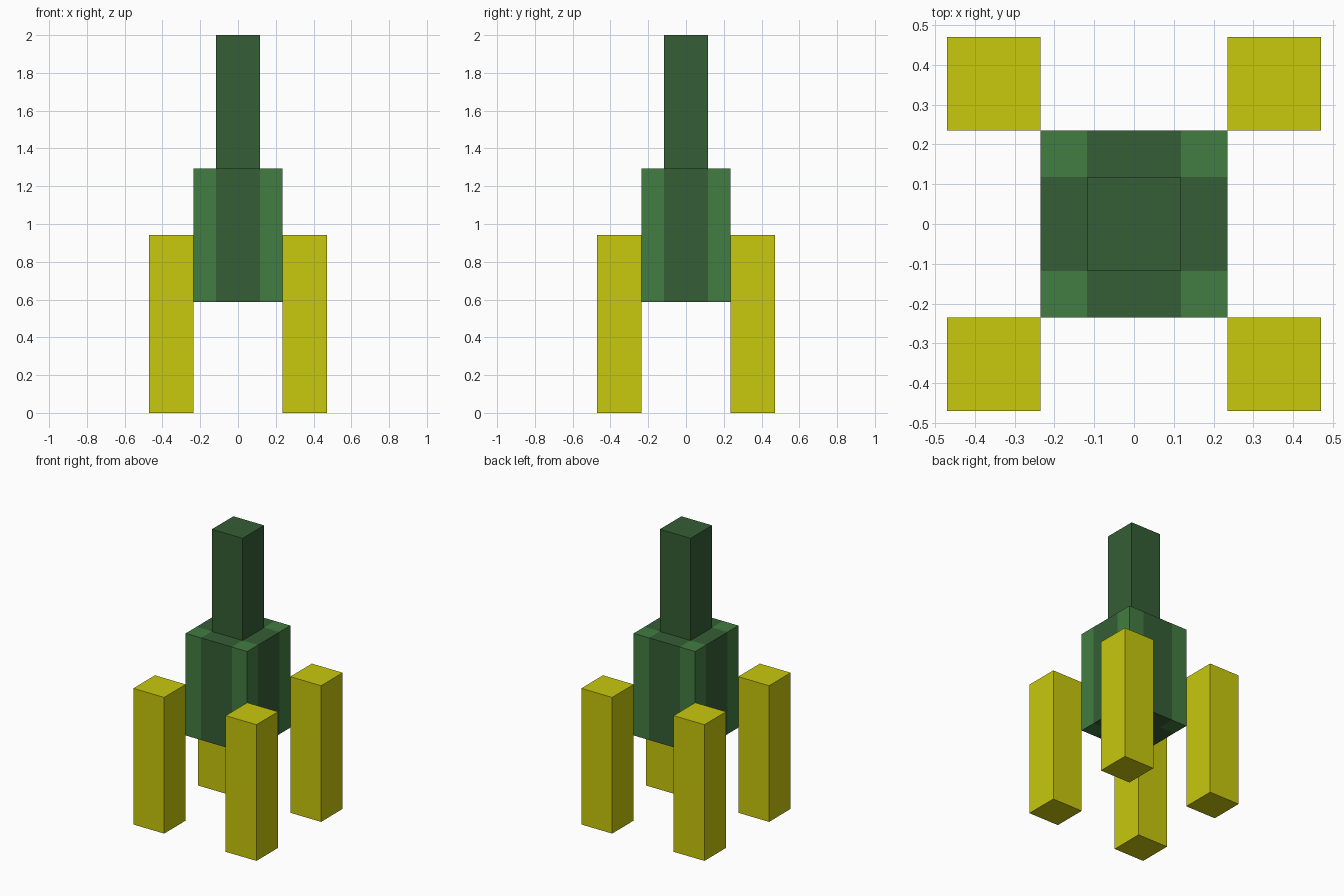
import bpy, bmesh
from mathutils import Matrix, Vector

if "Cube" in bpy.data.objects:
    bpy.data.objects.remove(bpy.data.objects["Cube"])

U = 2 / 17  # module: the whole model is 17 units tall


def material(name, rgb):
    m = bpy.data.materials.new(name)
    m.diffuse_color = (*rgb, 1)
    m.use_nodes = True
    m.node_tree.nodes["Principled BSDF"].inputs["Base Color"].default_value = m.diffuse_color
    return m


yellow = material("yellow", (0.578, 0.578, 0.004))
light_green = material("light green", (0.0545, 0.202, 0.0545))
dark_green = material("dark green", (0.036, 0.112, 0.036))


def box_mesh(lo, hi):
    """Box between two corners given in units."""
    lo, hi = Vector(lo) * U, Vector(hi) * U
    bm = bmesh.new()
    bmesh.ops.create_cube(bm, size=1, matrix=Matrix.Translation((lo + hi) / 2)
                          @ Matrix.Diagonal((*(hi - lo), 1)))
    bm.normal_update()
    return bm


def finish(bm, name, *mats):
    mesh = bpy.data.meshes.new(name)
    bm.to_mesh(mesh)
    bm.free()
    for m in mats:
        mesh.materials.append(m)
    obj = bpy.data.objects.new(name, mesh)
    bpy.context.collection.objects.link(obj)
    return obj


# Four corner legs; the two on one diagonal have mirrored side winding
for sx, side in ((-1, "left"), (1, "right")):
    for sy, end in ((-1, "front"), (1, "back")):
        cx, cy = 3 * sx, 3 * sy
        bm = box_mesh((cx - 1, cy - 1, 0), (cx + 1, cy + 1, 8))
        if sx * sy < 0:
            bmesh.ops.reverse_faces(
                bm, faces=[f for f in bm.faces if abs(f.normal.z) < 0.5])
        finish(bm, f"{end}_{side}_leg", yellow)

# Body: dark bands down the middle of each side, light corners
bm = box_mesh((-2, -2, 5), (2, 2, 11))
for axis in ((1, 0, 0), (0, 1, 0)):
    for s in (-1, 1):
        bmesh.ops.bisect_plane(bm, geom=bm.verts[:] + bm.edges[:] + bm.faces[:],
                               plane_co=Vector(axis) * s * U, plane_no=axis)
for f in bm.faces:
    c = f.calc_center_median()
    f.material_index = 0 if min(abs(c.x), abs(c.y)) > U else 1
finish(bm, "body", light_green, dark_green)

# Tower on top
finish(box_mesh((-1, -1, 11), (1, 1, 17)), "tower", dark_green)
